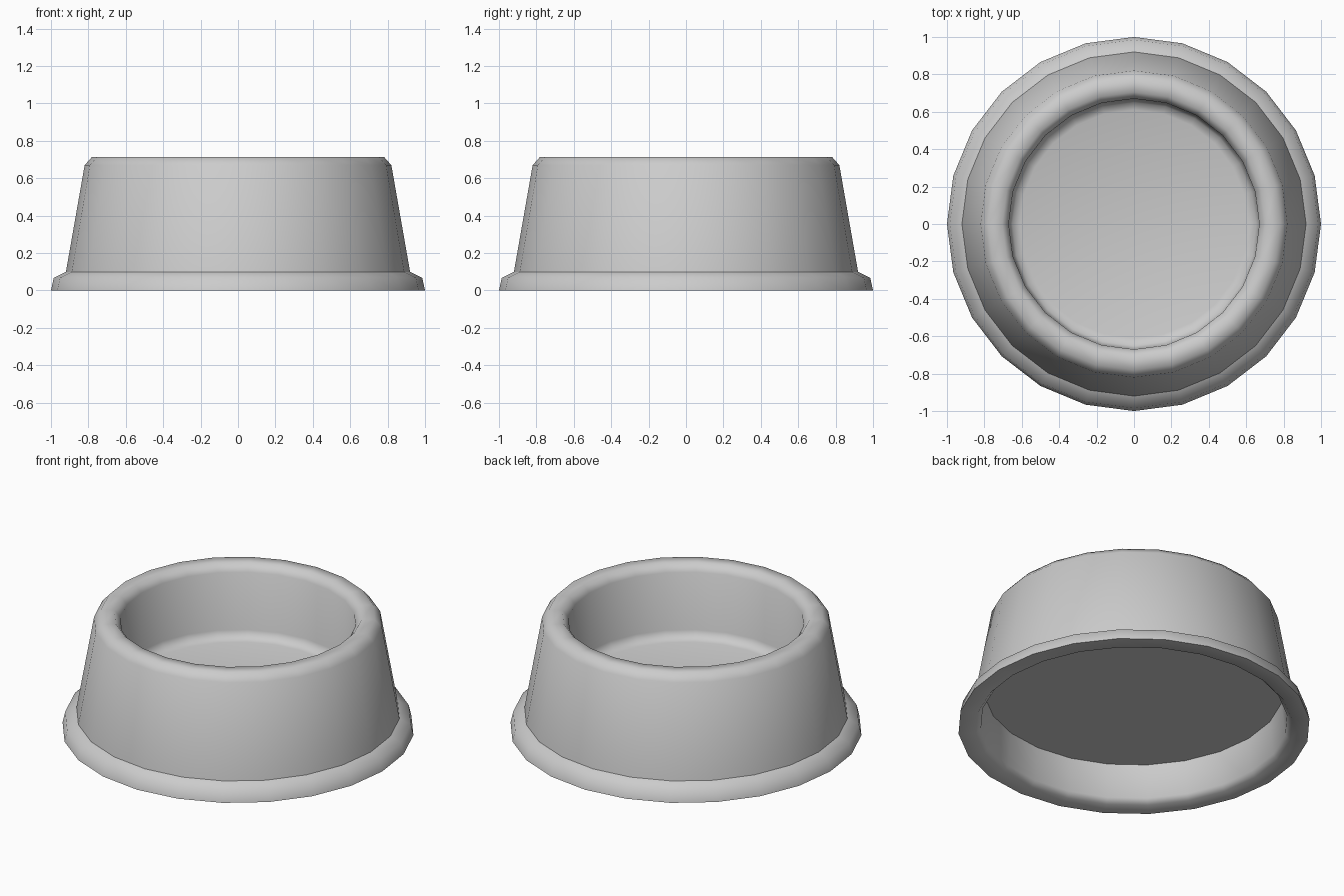
import bpy, bmesh, math

if "Cube" in bpy.data.objects:
    bpy.data.objects.remove(bpy.data.objects["Cube"])

SIDES = 24

# Closed profile from bowl floor, over the rim, down the outside, and up underneath
# (radius, height, sharp edge loop)
PROFILE = [
    (0.61, 0.26, False),    # bowl floor edge
    (0.65, 0.273, False),
    (0.668, 0.31, False),   # inner wall
    (0.67, 0.67, False),
    (0.705, 0.715, False),  # rounded rim
    (0.78, 0.715, False),
    (0.82, 0.67, False),    # outer wall
    (0.92, 0.10, True),     # crease above the foot
    (0.985, 0.068, False),  # foot flange
    (1.00, 0.0, True),
    (0.90, 0.0, False),     # standing ring
    (0.872, 0.03, False),   # hollow underside
    (0.85, 0.235, True),
]


def lathe(name, profile, sides):
    bm = bmesh.new()
    rings = []
    for r, z, _ in profile:
        rings.append([bm.verts.new((r * math.cos(2 * math.pi * i / sides),
                                    r * math.sin(2 * math.pi * i / sides), z))
                      for i in range(sides)])
    for a, b in zip(rings, rings[1:]):
        for i in range(sides):
            j = (i + 1) % sides
            bm.faces.new((a[i], a[j], b[j], b[i]))
    # floor and underside discs
    bm.faces.new(rings[0])
    bm.faces.new(rings[-1])
    bmesh.ops.recalc_face_normals(bm, faces=bm.faces[:])
    for f in bm.faces:
        f.smooth = True
    for ring, (_, _, sharp) in zip(rings, profile):
        if sharp:
            for i in range(sides):
                bm.edges.get((ring[i], ring[(i + 1) % sides])).smooth = False
    mesh = bpy.data.meshes.new(name)
    bm.to_mesh(mesh)
    bm.free()
    obj = bpy.data.objects.new(name, mesh)
    bpy.context.collection.objects.link(obj)
    return obj


# Pet bowl body
lathe("pet_bowl", PROFILE, SIDES)
